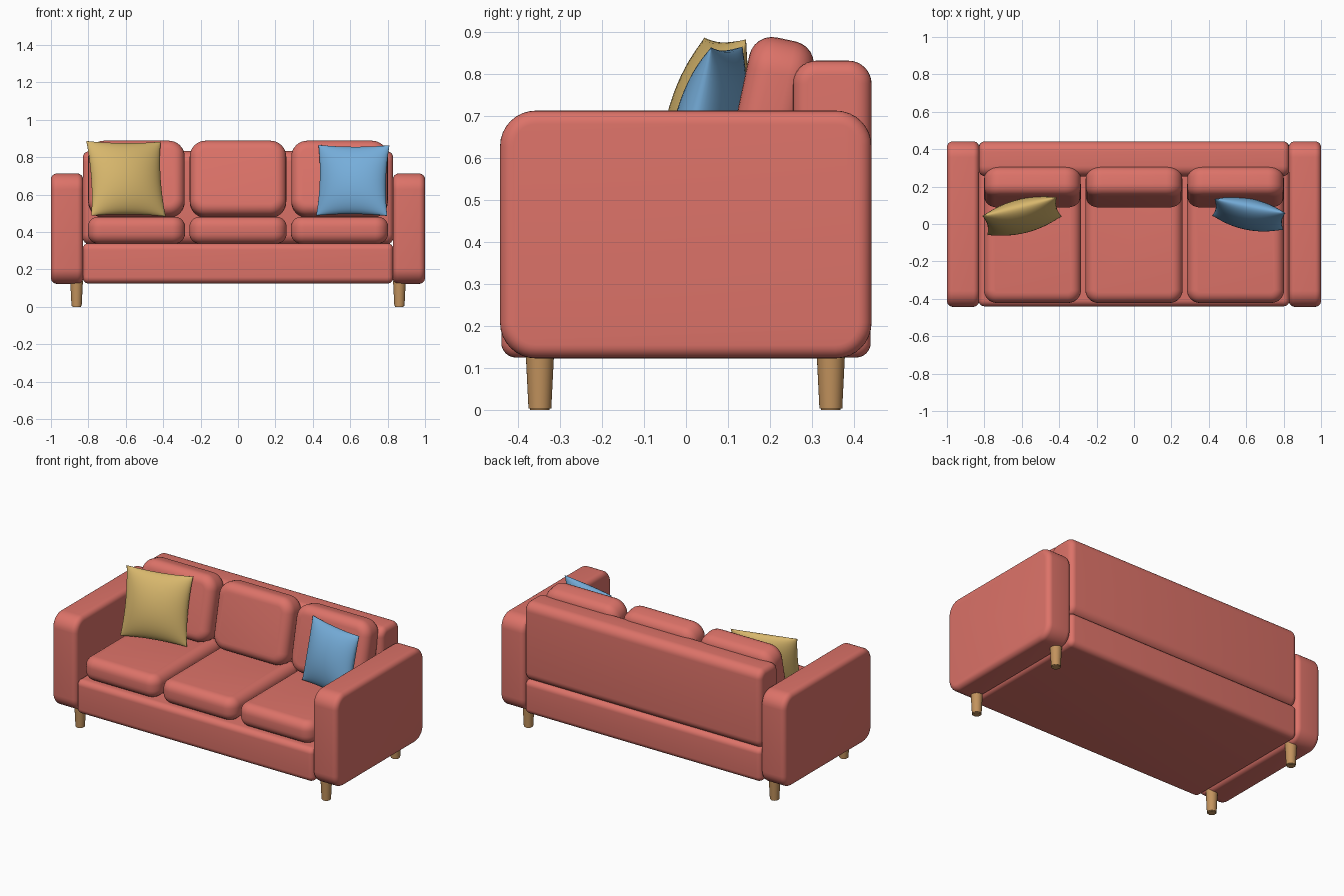
import bpy, bmesh, math
from mathutils import Vector, Matrix

if "Cube" in bpy.data.objects:
    bpy.data.objects.remove(bpy.data.objects["Cube"])


def material(name, rgb):
    m = bpy.data.materials.new(name)
    m.diffuse_color = (*rgb, 1)
    m.use_nodes = True
    m.node_tree.nodes["Principled BSDF"].inputs["Base Color"].default_value = m.diffuse_color
    return m


CORAL = material("coral fabric", (0.72, 0.17, 0.14))
YELLOW = material("yellow fabric", (0.68, 0.47, 0.15))
BLUE = material("blue fabric", (0.18, 0.42, 0.70))
WOOD = material("wood", (0.54, 0.29, 0.11))


def finish(bm, name, mat):
    bmesh.ops.recalc_face_normals(bm, faces=bm.faces[:])
    for f in bm.faces:
        f.smooth = True
    me = bpy.data.meshes.new(name)
    bm.to_mesh(me)
    bm.free()
    me.materials.append(mat)
    ob = bpy.data.objects.new(name, me)
    bpy.context.collection.objects.link(ob)
    return ob


def soft_box(name, lo, hi, axis, big, small, tilt=0.0):
    """Box with 'big' rounding on edges along axis, 'small' rounding on its caps."""
    lo, hi = Vector(lo), Vector(hi)
    bm = bmesh.new()
    bmesh.ops.create_cube(bm, size=1)
    bmesh.ops.scale(bm, vec=hi - lo, verts=bm.verts[:])
    along = [e for e in bm.edges
             if abs((e.verts[0].co - e.verts[1].co).normalized()[axis]) > 0.9]
    bmesh.ops.bevel(bm, geom=along, offset=big, segments=8, profile=0.5,
                    affect='EDGES', clamp_overlap=False)
    bm.normal_update()
    rim = [e for e in bm.edges if e.calc_face_angle(0) > 1.0]
    bmesh.ops.bevel(bm, geom=rim, offset=small, segments=6, profile=0.5,
                    affect='EDGES', clamp_overlap=False)
    ob = finish(bm, name, CORAL)
    ob.location = (lo + hi) / 2
    ob.rotation_euler.x = tilt
    return ob


def pillow(name, centre, u, v, thick, mat, n=24):
    """Square pillow: two puffed sheets joined at a pinched seam."""
    centre, u, v = Vector(centre), Vector(u) / 2, Vector(v) / 2
    normal = u.cross(v).normalized()
    bm = bmesh.new()
    for side in (-1, 1):
        rows = []
        for i in range(n + 1):
            a = -math.cos(math.pi * i / n)
            row = []
            for j in range(n + 1):
                b = -math.cos(math.pi * j / n)
                puff = max(0, (1 - a * a) * (1 - b * b)) ** 0.55
                p = (u * a * (1 - 0.07 * (1 - b * b)) +
                     v * b * (1 - 0.05 * (1 - a * a)) +
                     normal * side * thick * puff)
                row.append(bm.verts.new(p))
            rows.append(row)
        for i in range(n):
            for j in range(n):
                bm.faces.new((rows[i][j], rows[i + 1][j],
                              rows[i + 1][j + 1], rows[i][j + 1]))
    bmesh.ops.remove_doubles(bm, verts=bm.verts[:], dist=1e-5)
    finish(bm, name, mat).location = centre


# Frame: base and backrest
soft_box("base", (-0.83, -0.44, 0.125), (0.83, 0.44, 0.34), 0, 0.035, 0.03)
soft_box("backrest", (-0.83, 0.255, 0.335), (0.83, 0.442, 0.832), 0, 0.055, 0.035)

# Arms and legs
for s, side in ((-1, "left"), (1, "right")):
    x0, x1 = sorted((s * 0.828, s * 1.0))
    soft_box(side + "_arm", (x0, -0.443, 0.123), (x1, 0.442, 0.713), 0, 0.085, 0.032)
    for y, end in ((-0.348, "front"), (0.345, "back")):
        bm = bmesh.new()
        bmesh.ops.create_cone(bm, cap_ends=True, segments=32, radius1=0.027,
                              radius2=0.034, depth=0.14)
        rim = [e for e in bm.edges if all(w.co.z < 0 for w in e.verts)]
        bmesh.ops.bevel(bm, geom=rim, offset=0.004, segments=2, affect='EDGES')
        leg = finish(bm, f"{end}_{side}_leg", WOOD)
        leg.location = (s * 0.863, y, 0.07)

# Seat and back cushions
for i, x in enumerate((-0.543, 0.0, 0.543)):
    soft_box(f"seat_cushion_{i + 1}", (x - 0.26, -0.422, 0.338),
             (x + 0.26, 0.27, 0.482), 2, 0.07, 0.055)
    soft_box(f"back_cushion_{i + 1}", (x - 0.258, 0.118, 0.477),
             (x + 0.258, 0.274, 0.887), 1, 0.085, 0.055, tilt=-math.radians(12))

# Throw pillows
pillow("yellow_pillow", (-0.599, 0.042, 0.685), (0.398, 0.10, -0.004),
       (-0.027, 0.103, 0.40), 0.08, YELLOW)
pillow("blue_pillow", (0.614, 0.052, 0.676), (0.380, -0.076, -0.002),
       (0.012, 0.09, 0.378), 0.075, BLUE)

# Keep crisp edges on the legs
bpy.ops.object.select_all(action='DESELECT')
for ob in bpy.data.objects:
    if ob.name.endswith("_leg"):
        ob.select_set(True)
        bpy.context.view_layer.objects.active = ob
bpy.ops.object.shade_smooth_by_angle(angle=math.radians(50))
